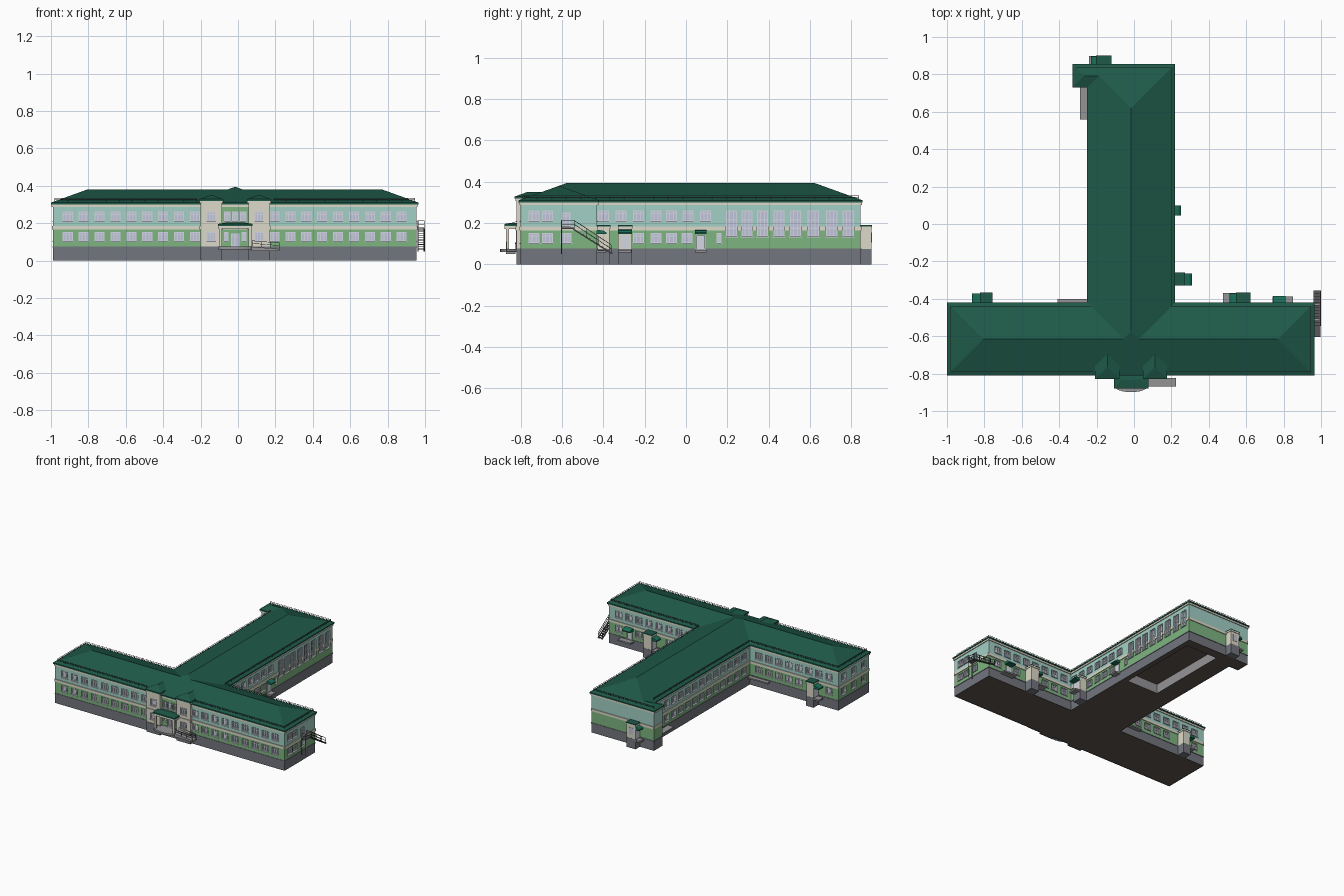
import bpy, bmesh, math
from mathutils import Vector

if "Cube" in bpy.data.objects:
    bpy.data.objects.remove(bpy.data.objects["Cube"])

COL = {
    "roof": (.013, .10, .065), "green": (.21, .46, .22), "teal": (.36, .63, .56),
    "cream": (.72, .70, .58), "plinth": (.17, .18, .21), "glass": (.52, .55, .70),
    "frame": (.66, .68, .76), "metal": (.10, .10, .11), "floor": (.11, .09, .08),
    "canopy": (.01, .16, .10), "step": (.30, .30, .31)}
parts = {}


def bm_of(name, col):
    return parts.setdefault(name, (bmesh.new(), col))[0]


def quad(name, col, pts):
    bm = bm_of(name, col)
    return bm.faces.new([bm.verts.new(p) for p in pts])


def solid(name, col, bottom, top):
    """closed solid between two matching rings of points"""
    bm = bm_of(name, col)
    b, t = [bm.verts.new(p) for p in bottom], [bm.verts.new(p) for p in top]
    n = len(b)
    fs = [bm.faces.new(b[::-1]), bm.faces.new(t)]
    fs += [bm.faces.new((b[i], b[(i + 1) % n], t[(i + 1) % n], t[i])) for i in range(n)]
    bmesh.ops.recalc_face_normals(bm, faces=fs)


def box(name, col, x0, x1, y0, y1, z0, z1):
    ring = [(x0, y0), (x1, y0), (x1, y1), (x0, y1)]
    solid(name, col, [(x, y, z0) for x, y in ring], [(x, y, z1) for x, y in ring])


def bar(name, col, p, q, r=.002):
    p, q = Vector(p), Vector(q)
    d = (q - p).normalized()
    s = d.cross(Vector((0, 0, 1)) if abs(d.z) < .9 else Vector((1, 0, 0))).normalized() * r
    t = d.cross(s).normalized() * r
    offs = [s + t, s - t, -s - t, t - s]
    solid(name, col, [p + o for o in offs], [q + o for o in offs])


def hip(name, x0, x1, y0, y1, z, slope=.36, th=.01):
    """hipped roof with a thin fascia, ridge along the longer side"""
    bm = bm_of(name, "roof")
    h = min(x1 - x0, y1 - y0) / 2
    c = [(x0, y0), (x1, y0), (x1, y1), (x0, y1)]
    lo = [bm.verts.new((x, y, z - th)) for x, y in c]
    e = [bm.verts.new((x, y, z)) for x, y in c]
    zr = z + h * slope
    if x1 - x0 > y1 - y0:
        a, b = bm.verts.new((x0 + h, y0 + h, zr)), bm.verts.new((x1 - h, y0 + h, zr))
        tops = [(e[0], e[1], b, a), (e[1], e[2], b), (e[2], e[3], a, b), (e[3], e[0], a)]
    else:
        a, b = bm.verts.new((x0 + h, y0 + h, zr)), bm.verts.new((x0 + h, y1 - h, zr))
        tops = [(e[0], e[1], a), (e[1], e[2], b, a), (e[2], e[3], b), (e[3], e[0], a, b)]
    for f in tops + [lo[::-1]] + [(lo[i], lo[(i + 1) % 4], e[(i + 1) % 4], e[i]) for i in range(4)]:
        bm.faces.new(f)


def wall(a, b, holes=(), cols=("green", "teal"), top=.305):
    """wall from a to b with recessed windows (centre, width, z0, z1), bands and cornice"""
    a, b = Vector((*a, 0)), Vector((*b, 0))
    L, d = (b - a).length, (b - a).normalized()
    n = Vector((d.y, -d.x, 0))
    P = lambda u, o, z: a + d * u + n * o + Vector((0, 0, z))
    ax = 0 if abs(d.x) > .5 else 1
    H = [(abs(c - a[ax]) - w / 2, abs(c - a[ax]) + w / 2, z0, z1) for c, w, z0, z1 in holes]

    def obox(name, col, u0, u1, o0, o1, z0, z1):
        r = [(u0, o0), (u1, o0), (u1, o1), (u0, o1)]
        solid(name, col, [P(u, o, z0) for u, o in r], [P(u, o, z1) for u, o in r])
    us = sorted({0, L, *[round(v, 5) for h in H for v in h[:2]]})
    zs = sorted({0, .075, .172, top, *[v for h in H for v in h[2:]]})
    for u0, u1 in zip(us, us[1:]):
        um = (u0 + u1) / 2
        for z0, z1 in zip(zs, zs[1:]):
            zm = (z0 + z1) / 2
            if any(h[0] < um < h[1] and h[2] < zm < h[3] for h in H):
                continue
            col = "plinth" if zm < .075 else cols[zm > .172]
            quad(col + "_wall", col, [P(u0, 0, z0), P(u1, 0, z0), P(u1, 0, z1), P(u0, 0, z1)])
        if not any(h[0] < um < h[1] and h[2] < .17 < h[3] for h in H):
            obox("floor_band", "cream", u0, u1, -.002, .005, .165, .184)
    obox("cornice", "cream", -.004, L + .004, -.002, .006, top - .018, top - .004)
    obox("plinth_ledge", "plinth", 0, L, -.002, .003, .07, .076)
    D = -.012
    for u0, u1, z0, z1 in H:
        c = [(u0, z0), (u1, z0), (u1, z1), (u0, z1)]
        quad("window_glass", "glass", [P(u, D, z) for u, z in c])
        for (p, q), (r, s) in zip(c, c[1:] + c[:1]):
            quad("window_reveals", "frame", [P(p, 0, q), P(r, 0, s), P(r, D, s), P(p, D, q)])
        m = .0025
        cuts = [u0 + (u1 - u0) * k for k in ((1 / 3, 2 / 3) if u1 - u0 > .045 else (.5,))]
        for u in [u0 + m, u1 - m] + cuts:
            obox("window_frames", "frame", u - m, u + m, D, D + .005, z0, z1)
        rows = [z0 + .04, z0 + .08] if z1 - z0 > .1 else [z1 - .015]
        for z in [z0 + m, z1 - m] + rows:
            obox("window_frames", "frame", u0, u1, D, D + .005, z - m, z + m)
        obox("window_sills", "frame", u0 - .003, u1 + .003, D, .005, z0 - .004, z0)


LO, UP, W = (.103, .153), (.21, .262), .054
lows = lambda cs, w=W: [(c, w, *LO) for c in cs]
ups = lambda cs, w=W: [(c, w, *UP) for c in cs]
both = lambda cs, w=W: lows(cs, w) + ups(cs, w)
run = lambda s, n: [s + .085 * i for i in range(n)]

# outer walls, counter-clockwise
Y0, Y1, YB = -.80, -.43, .845
GG, CC = ("green", "green"), ("cream", "cream")
wall((-.99, Y0), (-.20, Y0), both(run(-.91, 9)))
for x0, x1 in ((-.20, -.085), (.055, .17)):                      # entrance pylons
    wall((x0, Y0), (x0, -.82), (), CC, .325)
    wall((x0, -.82), (x1, -.82), both([(x0 + x1) / 2], .05), CC, .325)
    wall((x1, -.82), (x1, Y0), (), CC, .325)
    box("pylon_heads", "cream", x0, x1, -.819, -.75, .30, .325)
wall((-.085, Y0), (.055, Y0), ups([-.058, -.015, .028], .034) + lows([-.063, .033], .026)
     + [(-.015, .044, .076, .145)], GG)
wall((.17, Y0), (.955, Y0), both(run(.195, 9)))
wall((.955, Y0), (.955, Y1), lows([-.735, -.67, -.58]) + ups([-.735, -.67]) + [(-.58, .04, .178, .25)])
wall((.955, Y1), (.21, Y1), ups(run(.275, 8)) + lows([.275, .36, .445, .70, .87]) + [(.777, .045, .076, .142)])
wall((.21, Y1), (.21, YB),
     ups([-.40, -.315, -.23, -.145, -.07, .01, .095]) + lows([-.23, -.145, -.07, .005]) + lows([.16], .025)
     + [(.072, .045, .076, .142)]
     + [(y, .055, .135, .26) for y in (.22, .295, .37, .45, .53, .615, .705, .785)])
wall((.21, YB), (-.32, YB))
wall((-.32, YB), (-.32, .74))
wall((-.32, .74), (-.24, .74))
wall((-.24, .74), (-.24, Y1), both(run(-.36, 13)))
wall((-.24, Y1), (-.99, Y1), ups(run(-.91, 8)) + lows(run(-.655, 5) + [-.91]))
wall((-.99, Y1), (-.99, Y0), both([-.735, -.615, -.495]))

# underside, with the raised hall floor
for x0, x1, y0, y1, z in ((-.99, .955, Y0, Y1, .004), (-.24, .21, Y1, .13, .004), (-.24, .21, .77, YB, .004),
                          (-.24, -.1, .13, .77, .004), (.165, .21, .13, .77, .004), (-.32, -.24, .74, YB, .004),
                          (-.1, .165, .13, .77, .075), (-.2, -.085, -.82, Y0, .004), (.055, .17, -.82, Y0, .004)):
    quad("underside", "floor", [(x0, y0, z), (x0, y1, z), (x1, y1, z), (x1, y0, z)])
r = [(-.1, .13), (.165, .13), (.165, .77), (-.1, .77)]
for p, q in zip(r, r[1:] + r[:1]):
    quad("hall_pit_walls", "step", [(*q, .004), (*p, .004), (*p, .075), (*q, .075)])

# roofs
hip("front_wing_roof", -1.0, .965, -.81, -.42, .31)
hip("rear_wing_roof", -.25, .22, -.81, .855, .31)
hip("rear_corner_roof", -.33, -.12, .73, .855, .31)
for x in (-.1425, .1125):
    hip("pylon_roofs", x - .065, x + .065, -.83, -.63, .328)

# guard rail along the eaves
for p, q in (((-.98, -.79), (-.22, -.79)), ((.19, -.79), (.945, -.79)), ((.945, -.79), (.945, -.44)),
             ((.945, -.44), (.2, -.44)), ((.2, -.44), (.2, .835)), ((.2, .835), (-.31, .835)),
             ((-.23, .72), (-.23, -.44)), ((-.23, -.44), (-.98, -.44)), ((-.98, -.44), (-.98, -.79))):
    p, q = Vector((*p, 0)), Vector((*q, 0))
    for z in (.325, .333):
        bar("roof_guard_rail", "metal", p + Vector((0, 0, z)), q + Vector((0, 0, z)), .001)
    k = max(2, round((q - p).length / .07))
    for i in range(k + 1):
        c = p.lerp(q, i / k)
        bar("roof_guard_rail", "metal", (c.x, c.y, .31), (c.x, c.y, .334), .001)


def canopy(x, y, dx, dy, w, l):
    """sloped canopy over a doorstep, centred at x,y on the wall and pointing along dx,dy"""
    prof = [(0, .146), (l, .146), (l, .154), (l * .7, .163), (0, .168)]
    pt = lambda u, o, z: (x + dx * o - dy * u, y + dy * o + dx * u, z)
    solid("canopies", "canopy", [pt(-w / 2, o, z) for o, z in prof], [pt(w / 2, o, z) for o, z in prof])
    r = [(-w / 2, 0), (w / 2, 0), (w / 2, l), (-w / 2, l)]
    solid("doorsteps", "step", [pt(u, o, .058) for u, o in r], [pt(u, o, .07) for u, o in r])
    r = [(-.02, -.004), (.02, -.004), (.02, .002), (-.02, .002)]
    solid("side_doors", "frame", [pt(u, o, .076) for u, o in r], [pt(u, o, .14) for u, o in r])


# small entrance vestibules with side canopies
for x0, x1, y0, y1, cx, cy, dx, dy, w, l in (
        (-.82, -.76, Y1, -.37, -.82, -.397, -1, 0, .05, .045), (.55, .62, Y1, -.37, .55, -.397, -1, 0, .05, .04),
        (-.20, -.125, YB, .897, -.20, .873, -1, 0, .045, .03), (.21, .27, -.33, -.262, .27, -.296, 1, 0, .065, .04)):
    box("vestibule_plinths", "plinth", x0 - .001, x1 + .001, y0, y1 + .001, 0, .075)
    box("vestibule_walls", "cream", x0, x1, y0, y1, .075, .178)
    box("vestibule_eaves", "cream", x0 - .004, x1 + .004, y0, y1 + .004, .174, .184)
    box("vestibule_roofs", "roof", x0 - .004, x1 + .004, y0, y1 + .004, .184, .19)
    canopy(cx, cy, dx, dy, w, l)
box("vestibule_window", "glass", -.18, -.145, .895, .899, .105, .155)
canopy(.21, .072, 1, 0, .055, .04)
canopy(.777, Y1, 0, 1, .065, .045)
for b in ((.475, .55, -.425, -.37), (-.24, -.2, .85, .897), (.74, .85, Y1, -.388),
          (-.41, -.24, Y1, -.40), (-.29, -.24, .56, .74)):
    box("rear_landings", "step", *b, .058, .068)

# main porch: curved platform, columns and roof
arc = [(-.015 + .09 * math.cos(t), -.865 + .034 * math.sin(t)) for t in
       [math.pi + math.pi * i / 12 for i in range(13)]] + [(.075, Y0), (-.105, Y0)]
solid("porch_platform", "step", [(x, y, .06) for x, y in arc], [(x, y, .074) for x, y in arc])
for x in (-.093, .063):
    box("porch_columns", "cream", x - .008, x + .008, -.872, -.856, .074, .178)
    box("porch_columns", "cream", x - .008, x + .008, -.822, -.806, .074, .178)
box("porch_beam", "cream", -.106, .076, -.877, -.80, .172, .186)
hip("porch_roof", -.108, .078, -.879, -.79, .196, .15)

# ramp beside the porch
solid("entrance_ramp", "step", [(.07, -.87, .05), (.225, -.87, .05), (.225, -.824, .05), (.07, -.824, .05)],
      [(.07, -.87, .074), (.225, -.87, .062), (.225, -.824, .062), (.07, -.824, .074)])
for y in (-.868, -.826):
    for h in (.018, .032):
        bar("ramp_rail", "metal", (.075, y, .074 + h), (.222, y, .062 + h), .0012)
    for x in (.078, .125, .172, .22):
        bar("ramp_rail", "metal", (x, y, .06), (x, y, .106 - (x - .07) * .08), .0012)

# metal fire stair on the right end
X0, X1 = .962, .996
box("stair_landing", "metal", .955, .998, -.605, -.54, .172, .178)
for i in range(12):
    y, z = -.54 + .0155 * i, .165 - .0097 * i
    box("stair_treads", "metal", X0, X1, y, y + .015, z - .003, z)
for x in (X0, X1):
    bar("stair_stringers", "metal", (x, -.545, .17), (x, -.358, .052), .003)
    bar("stair_rails", "metal", (x, -.54, .212), (x, -.362, .095), .0015)
    bar("stair_rails", "metal", (x, -.54, .193), (x, -.362, .076), .0015)
    bar("stair_legs", "metal", (x, -.602, .05), (x, -.602, .213), .002)
    for i in range(4):
        y, z = -.54 + .0593 * i, .172 - .039 * i
        bar("stair_rails", "metal", (x, y, z), (x, y, z + .04), .0015)
for z in (.195, .213):
    bar("stair_rails", "metal", (X1, -.602, z), (X1, -.54, z), .0015)
    bar("stair_rails", "metal", (X0, -.602, z), (X1, -.602, z), .0015)

# turn the parts into objects
mats = {}
for k, c in COL.items():
    mats[k] = bpy.data.materials.new(k)
    mats[k].diffuse_color = (*c, 1)
for name, (bm, col) in parts.items():
    me = bpy.data.meshes.new(name)
    bm.to_mesh(me)
    bm.free()
    me.materials.append(mats[col])
    bpy.context.collection.objects.link(bpy.data.objects.new(name, me))

for m in bpy.data.materials:
    if m.users and not m.is_grease_pencil:
        m.use_nodes = True
        m.node_tree.nodes["Principled BSDF"].inputs["Base Color"].default_value = m.diffuse_color
